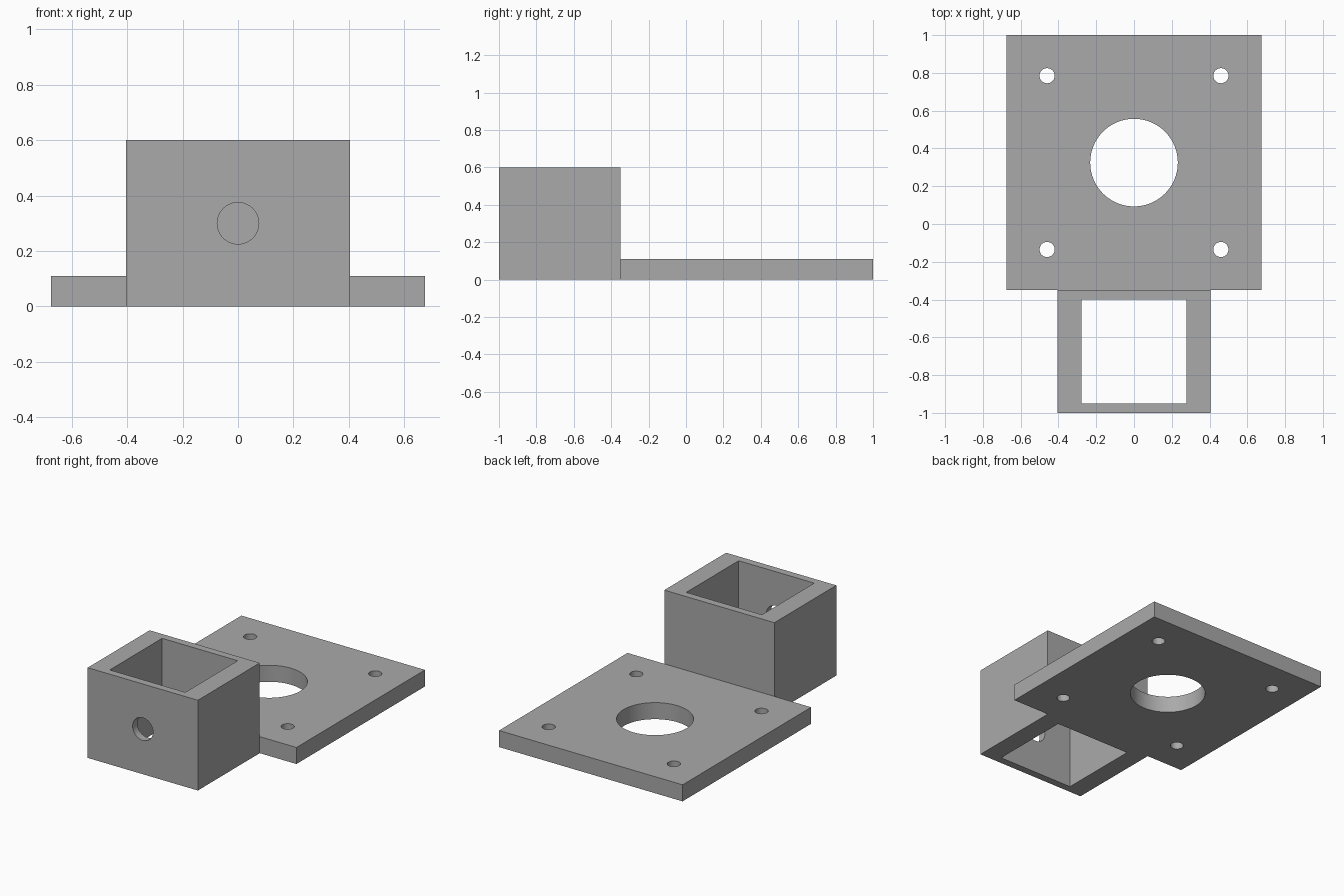
import bpy
import math

if "Cube" in bpy.data.objects:
    bpy.data.objects.remove(bpy.data.objects["Cube"], do_unlink=True)

grey = bpy.data.materials.new("plain grey")
grey.use_nodes = True
colour = (0.4, 0.4, 0.4, 1)
grey.diffuse_color = colour
grey.node_tree.nodes["Principled BSDF"].inputs["Base Color"].default_value = colour


def box(name, low, high):
    """Box between two opposite corners."""
    centre = [(a + b) / 2 for a, b in zip(low, high)]
    bpy.ops.mesh.primitive_cube_add(size=1, location=centre)
    obj = bpy.context.object
    obj.name = name
    obj.scale = [b - a for a, b in zip(low, high)]
    bpy.ops.object.transform_apply(location=True, rotation=False, scale=True)
    obj.data.materials.append(grey)
    return obj


def drill(radius, centre, depth, tilt=0):
    """Round cutter, upright unless tilted about x."""
    bpy.ops.mesh.primitive_cylinder_add(
        vertices=64, radius=radius, depth=depth, location=centre, rotation=(tilt, 0, 0))
    obj = bpy.context.object
    obj.data.materials.append(grey)
    return obj


def cut(target, cutters):
    """Subtract the cutters, then discard them."""
    bpy.ops.object.select_all(action="DESELECT")
    bpy.context.view_layer.objects.active = target
    target.select_set(True)
    for cutter in cutters:
        mod = target.modifiers.new("opening", "BOOLEAN")
        mod.operation = "DIFFERENCE"
        mod.solver = "EXACT"
        mod.object = cutter
        bpy.ops.object.modifier_apply(modifier=mod.name)
        bpy.data.objects.remove(cutter, do_unlink=True)
    bpy.ops.object.shade_smooth_by_angle(angle=math.radians(30))


JOIN_Y = -0.35
THICK = 0.11
HOLE_Y = 0.325
SPACING = 0.46

# Mounting plate with a large central bore and four screw holes
plate = box("mounting_plate", (-0.675, JOIN_Y, 0), (0.675, 1, THICK))
holes = [drill(0.232, (0, HOLE_Y, THICK / 2), 0.4)]
for sx in (-1, 1):
    for sy in (-1, 1):
        holes.append(drill(0.04, (sx * SPACING, HOLE_Y + sy * SPACING, THICK / 2), 0.4))
cut(plate, holes)

# Square sleeve, open top and bottom, with a screw hole in its front wall
sleeve = box("square_sleeve", (-0.405, -1, 0), (0.405, JOIN_Y, 0.6))
cut(sleeve, [
    box("sleeve_cutter", (-0.278, -0.95, -0.2), (0.278, -0.4, 0.8)),
    drill(0.075, (0, -1, 0.3), 0.3, math.pi / 2),
])
